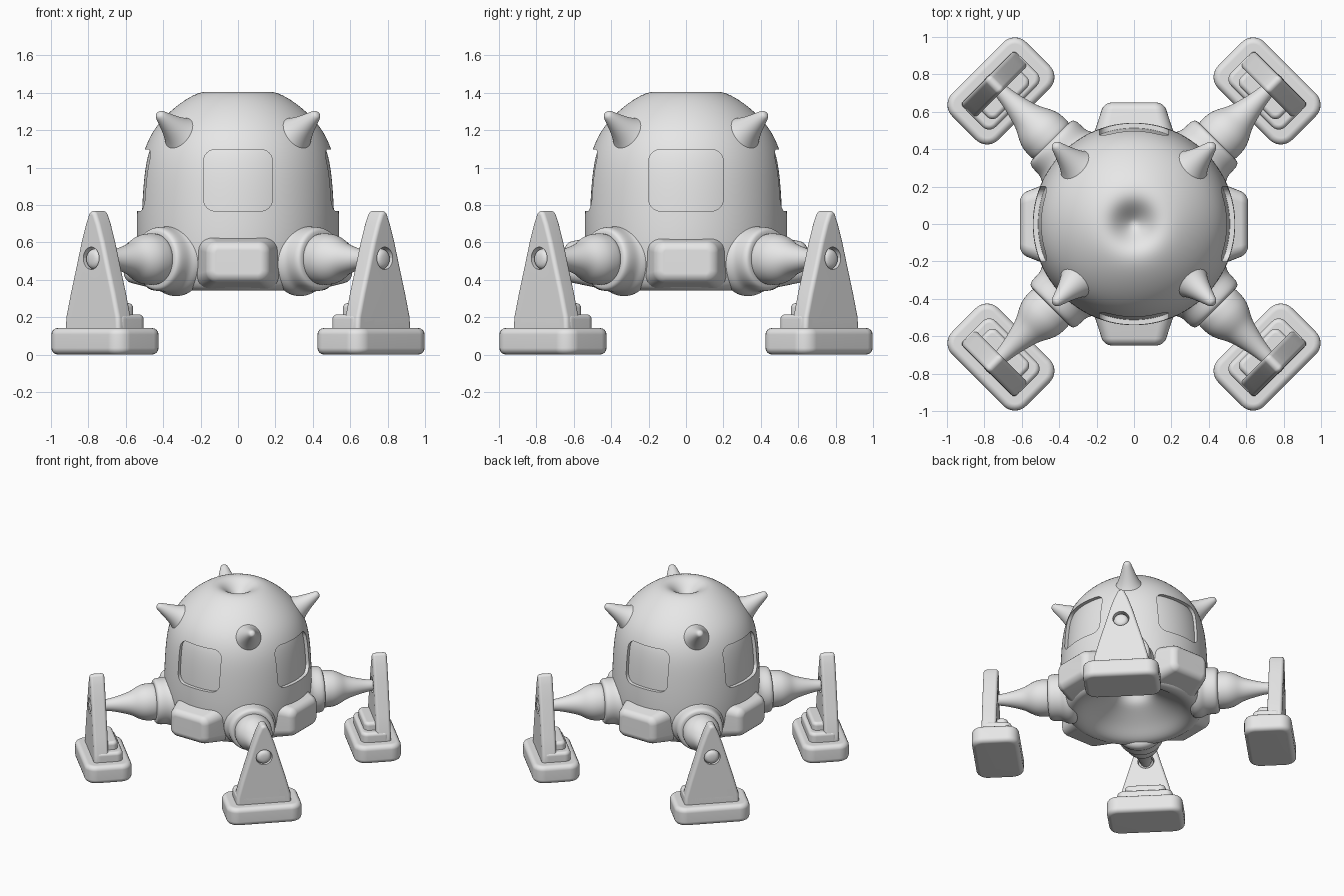
import bpy, bmesh, math
from mathutils import Matrix

cube = bpy.data.objects.get("Cube")
if cube:
    bpy.data.objects.remove(cube, do_unlink=True)

grey = bpy.data.materials.new("light_grey")
grey.use_nodes = True
grey.diffuse_color = (0.8, 0.8, 0.8, 1)
grey.node_tree.nodes["Principled BSDF"].inputs["Base Color"].default_value = (0.8, 0.8, 0.8, 1)

# Maps (u, v, w) to tangent, height and outward distance
OUTWARD = Matrix(((0, 0, 1, 0), (1, 0, 0, 0), (0, 1, 0, 0), (0, 0, 0, 1)))
FLAT = Matrix.Identity(4)


def turn(degrees):
    return Matrix.Rotation(math.radians(degrees), 4, 'Z')


def finish(bm, name, matrix):
    bmesh.ops.recalc_face_normals(bm, faces=bm.faces)
    bm.transform(matrix)
    mesh = bpy.data.meshes.new(name)
    bm.to_mesh(mesh)
    bm.free()
    mesh.materials.append(grey)
    ob = bpy.data.objects.new(name, mesh)
    bpy.context.collection.objects.link(ob)
    return ob


def bake(ob):
    """Apply modifiers so that shading is set on the final surface."""
    graph = bpy.context.evaluated_depsgraph_get()
    mesh = bpy.data.meshes.new_from_object(ob.evaluated_get(graph))
    ob.modifiers.clear()
    ob.data = mesh


def lathe(name, profile, matrix=FLAT, steps=32, level=2):
    bm = bmesh.new()
    verts = [bm.verts.new((r, 0, z)) for r, z in profile]
    edges = [bm.edges.new(pair) for pair in zip(verts, verts[1:])]
    bmesh.ops.spin(bm, geom=verts + edges, cent=(0, 0, 0), axis=(0, 0, 1),
                   angle=math.tau, steps=steps, use_duplicate=False)
    bmesh.ops.remove_doubles(bm, verts=bm.verts, dist=0.0005)
    ob = finish(bm, name, matrix)
    mod = ob.modifiers.new("smooth", 'SUBSURF')
    mod.levels = mod.render_levels = level
    bake(ob)
    return ob


def prism(name, outline, low, high, bevel, matrix, taper=1):
    bm = bmesh.new()
    face = bm.faces.new([bm.verts.new((u, v, low)) for u, v in outline])
    new = bmesh.ops.extrude_face_region(bm, geom=[face])["geom"]
    cv = sum(v for u, v in outline) / len(outline)
    for vert in (g for g in new if isinstance(g, bmesh.types.BMVert)):
        vert.co = (vert.co.x * taper, cv + (vert.co.y - cv) * taper, high)
    ob = finish(bm, name, matrix)
    if bevel:
        mod = ob.modifiers.new("round", 'BEVEL')
        mod.width, mod.segments = bevel, 4
        mod.limit_method, mod.angle_limit = 'ANGLE', math.radians(40)
        bake(ob)
    return ob


def rounded(a, b, r, cv=0, n=6):
    """Rounded rectangle with half sizes a and b."""
    pts = []
    for q, (sx, sy) in enumerate(((1, 1), (-1, 1), (-1, -1), (1, -1))):
        for i in range(n + 1):
            t = (q + i / n) * math.pi / 2
            pts.append((sx * (a - r) + r * math.cos(t), cv + sy * (b - r) + r * math.sin(t)))
    return pts


def cut(ob, cutter):
    mod = ob.modifiers.new("cut", 'BOOLEAN')
    mod.operation, mod.solver, mod.object = 'DIFFERENCE', 'EXACT', cutter
    cutter.hide_render = True
    bake(ob)
    bpy.data.objects.remove(cutter, do_unlink=True)


parts = []

# Domed body with a dimple on top and a hollow underneath
wall = [(0.545, 0.72), (0.54, 0.84), (0.53, 0.97), (0.51, 1.08)]
body = lathe("body", [(0, 0.62), (0.11, 0.61), (0.13, 0.52), (0.2, 0.48), (0.32, 0.41), (0.39, 0.35),
                      (0.46, 0.335), (0.51, 0.37), (0.535, 0.47), (0.545, 0.6)] + wall +
             [(0.465, 1.19), (0.385, 1.285), (0.285, 1.365), (0.19, 1.412), (0.12, 1.4),
              (0.06, 1.34), (0.025, 1.31), (0, 1.305)])
parts.append(body)

# Window openings and the recessed pane behind them
for side in range(4):
    width = 0.2 if side % 2 == 0 else 0.185
    cut(body, prism("window_cutter", rounded(width, 0.165, 0.065, 0.932), 0.4, 0.8, 0,
                    turn(90 * side) @ OUTWARD))
pane = [(r - 0.027, z) for r, z in wall]
parts.append(lathe("window_panes", [(0.4, 0.7), (0.518, 0.7)] + pane +
                   [(0.45, 1.15), (0.38, 1.15), (0.4, 0.7)]))

# Bumper pads low on each side
for side, name in enumerate(("left", "back", "right", "front")):
    reach = 0.61 if side % 2 == 0 else 0.65
    parts.append(prism(name + "_bumper", rounded(0.235, 0.15, 0.08, 0.495), 0.42, reach, 0.04,
                       turn(90 * side) @ OUTWARD, 0.68))

foot_step = ((0.205, 0.11, 0.05, 0.1, 0.215, 1.0), (0.15, 0.09, 0.04, 0.1, 0.275, 1.01))
fin_half = [(0.205, 0.12), (0.2, 0.2), (0.165, 0.33), (0.12, 0.48), (0.085, 0.6), (0.05, 0.7), (0.025, 0.755)]
fin_outline = fin_half + [(0, 0.777)] + [(-u, v) for u, v in reversed(fin_half)]

for k, name in enumerate(("back_left", "back_right", "front_right", "front_left")):
    spin = turn(45 + 90 * k)
    out = spin @ OUTWARD

    # Horn on the shoulder of the dome
    tilt = spin @ Matrix.Translation((0.39, 0, 1.15)) @ Matrix.Rotation(math.radians(57), 4, 'Y')
    parts.append(lathe(name + "_horn", [(0, -0.06), (0.15, -0.05), (0.13, 0.02), (0.09, 0.07),
                                        (0.06, 0.14), (0.035, 0.22), (0.024, 0.25), (0, 0.257)], tilt, 16))

    # Socket, joint and tapering arm
    axis = spin @ Matrix.Translation((0, 0, 0.51)) @ OUTWARD
    parts.append(lathe(name + "_socket", [(0, 0.4), (0.2, 0.41), (0.205, 0.49), (0.178, 0.525), (0.175, 0.56),
                                          (0.175, 0.6), (0.165, 0.625), (0.14, 0.63), (0, 0.625)], axis, 20))
    parts.append(lathe(name + "_arm", [(0, 0.6), (0.14, 0.6), (0.14, 0.66), (0.137, 0.71), (0.115, 0.76),
                                       (0.088, 0.8), (0.065, 0.88), (0.045, 0.96), (0.038, 1.04), (0, 1.045)],
                       axis, 20))

    # Foot pad with stepped plinth
    base = spin @ Matrix.Translation((1.006, 0, 0))
    parts.append(prism(name + "_foot", rounded(0.175, 0.28, 0.085), 0, 0.142, 0.035, base))
    for i, (a, b, r, low, high, dist) in enumerate(foot_step):
        place = spin @ Matrix.Translation((dist, 0, 0))
        parts.append(prism(f"{name}_plinth_{i + 1}", rounded(b, a, r), low, high, 0.025, place))

    # Upright fin with a pin through it
    fin = prism(name + "_fin", fin_outline, 1.0, 1.11, 0.022, out)
    cut(fin, prism("pin_cutter", rounded(0.06, 0.06, 0.0599, 0.515), 0.9, 1.2, 0, out))
    parts.append(fin)
    parts.append(lathe(name + "_pin", [(0, 1.0), (0.04, 1.002), (0.058, 1.02), (0.06, 1.055), (0.058, 1.09),
                                       (0.04, 1.11), (0, 1.115)], axis, 16))

# Smooth shading with crisp creases
bpy.ops.object.select_all(action='DESELECT')
for ob in parts:
    ob.select_set(True)
bpy.context.view_layer.objects.active = body
bpy.ops.object.shade_smooth_by_angle(angle=math.radians(35))
for ob in parts:
    if ob.name.endswith(("foot", "fin", "bumper", "1", "2")):
        ob.modifiers.new("even_shading", 'WEIGHTED_NORMAL').keep_sharp = True
